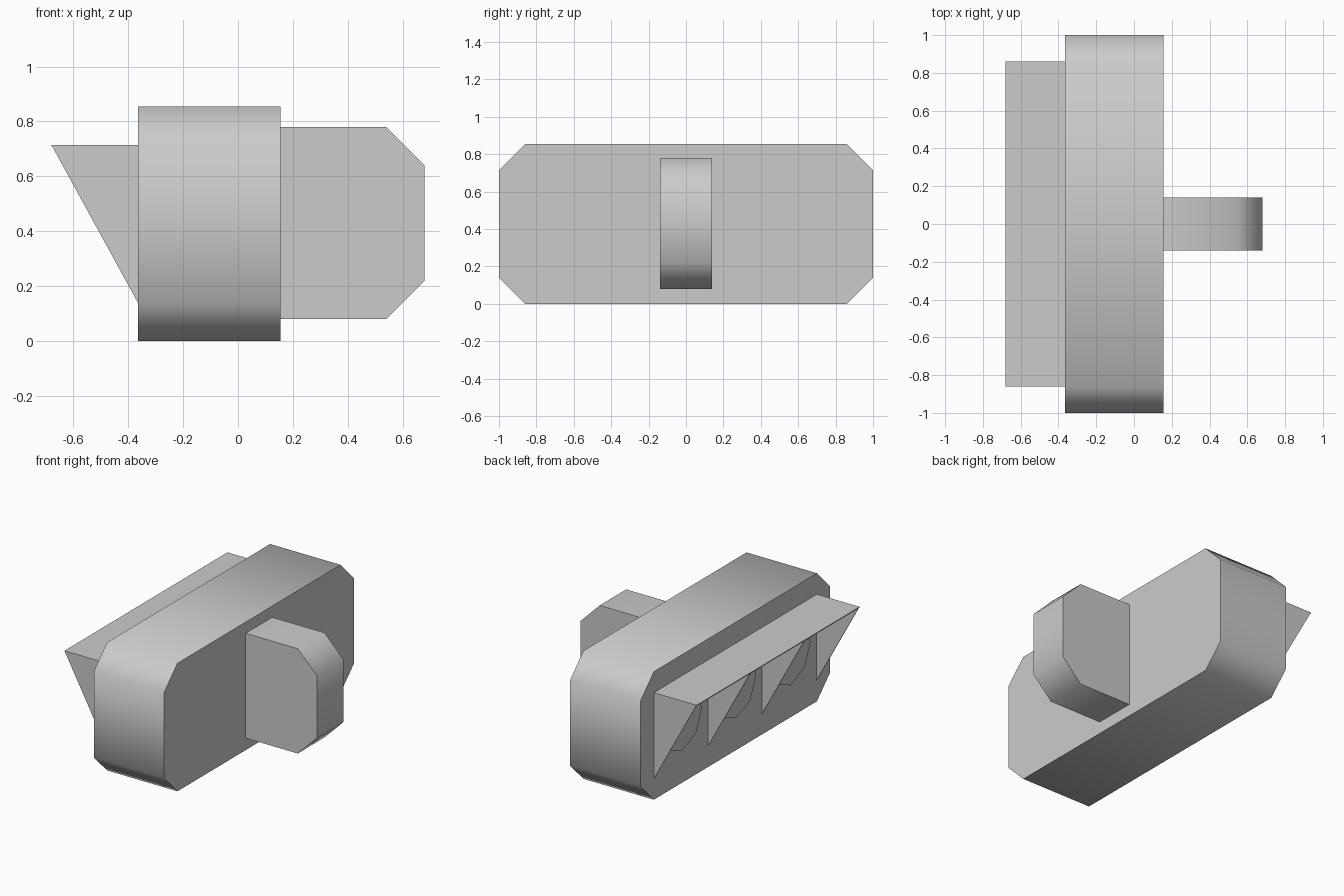
import bpy, bmesh, math
from mathutils import Vector

if "Cube" in bpy.data.objects:
    bpy.data.objects.remove(bpy.data.objects["Cube"])


def prism(name, profile, axis, lo, hi, smooth=False):
    """Extrude a profile along an axis: 'x' takes (y, z), 'y' takes (x, z), 'z' takes (x, y)."""
    place = {'x': lambda p, t: (t, p[0], p[1]),
             'y': lambda p, t: (p[0], t, p[1]),
             'z': lambda p, t: (p[0], p[1], t)}[axis]
    vec = {'x': Vector((1, 0, 0)), 'y': Vector((0, 1, 0)), 'z': Vector((0, 0, 1))}[axis]
    bm = bmesh.new()
    face = bm.faces.new([bm.verts.new(place(p, lo)) for p in profile])
    ext = bmesh.ops.extrude_face_region(bm, geom=[face], use_keep_orig=True)
    verts = [v for v in ext['geom'] if isinstance(v, bmesh.types.BMVert)]
    bmesh.ops.translate(bm, verts=verts, vec=vec * (hi - lo))
    bmesh.ops.recalc_face_normals(bm, faces=bm.faces)
    mesh = bpy.data.meshes.new(name)
    bm.to_mesh(mesh)
    bm.free()
    obj = bpy.data.objects.new(name, mesh)
    bpy.context.collection.objects.link(obj)
    if smooth:
        bpy.ops.object.select_all(action='DESELECT')
        obj.select_set(True)
        bpy.context.view_layer.objects.active = obj
        bpy.ops.object.shade_smooth_by_angle(angle=math.radians(60))
    return obj


H, C = 0.855, 0.14          # housing height and corner cut
BACK, FACE, TIP = 0.155, -0.365, -0.68
T = 0.006                   # sheet thickness
HALF, LOW, TOP = 0.86, 0.14, 0.715
BAY = 2 * HALF / 3

# Housing: long box with cut corners
prism("housing", [(-1, C), (-1 + C, 0), (1 - C, 0), (1, C),
                  (1, H - C), (1 - C, H), (-1 + C, H), (-1, H - C)],
      'x', FACE, BACK, smooth=True)

# Mounting bracket on the rear, cut at its outer corners
prism("mount_bracket", [(BACK, 0.08), (0.54, 0.08), (0.68, 0.22),
                        (0.68, 0.64), (0.54, 0.78), (BACK, 0.78)],
      'y', -0.14, 0.14, smooth=True)

# Visor roof
prism("visor_roof", [(TIP, -HALF), (FACE, -HALF), (FACE, HALF), (TIP, HALF)],
      'z', TOP - T, TOP)

# Triangular visor fins separating the three bays
for i in range(4):
    y = -HALF + T / 2 + i * (2 * HALF - T) / 3
    prism(f"visor_fin_{i + 1}", [(TIP, TOP), (FACE, TOP), (FACE, LOW)],
          'y', y - T / 2, y + T / 2)

# Eight-sided lens in each bay
for i in range(3):
    yc, zc, r = (i - 1) * BAY, H / 2, 0.21
    ring = [(yc + r * math.cos(k * math.pi / 4), zc + r * math.sin(k * math.pi / 4))
            for k in range(8)]
    prism(f"lens_{i + 1}", ring, 'x', FACE - T, FACE)
